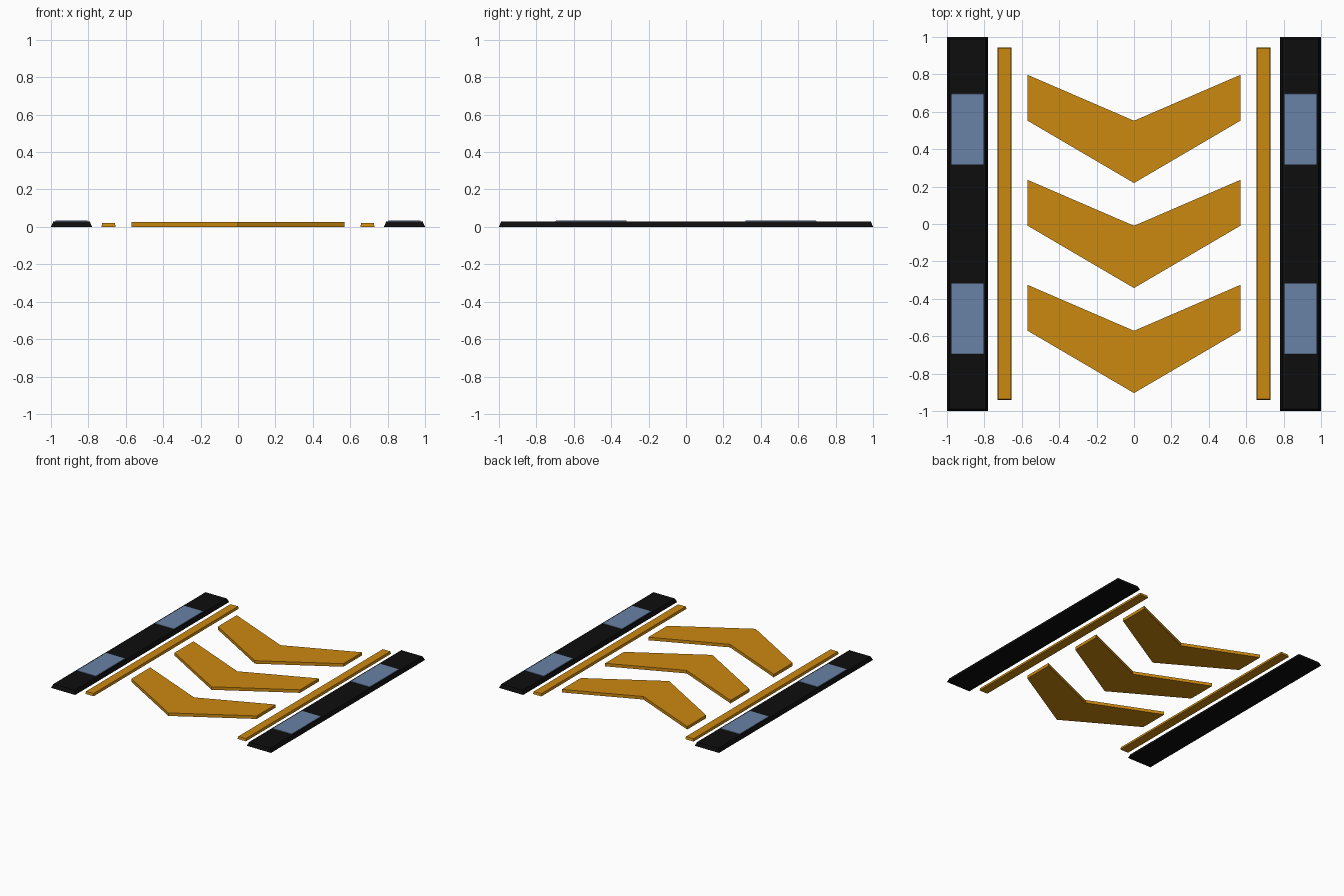
import bpy, bmesh

if "Cube" in bpy.data.objects:
    bpy.data.objects.remove(bpy.data.objects["Cube"])


def material(name, rgb):
    m = bpy.data.materials.new(name)
    m.diffuse_color = (*rgb, 1)
    m.use_nodes = True
    m.node_tree.nodes["Principled BSDF"].inputs["Base Color"].default_value = m.diffuse_color
    return m


AMBER = material("amber", (0.60, 0.25, 0.005))
BLACK = material("black rubber", (0.004, 0.004, 0.004))
BLUE = material("pale blue", (0.14, 0.225, 0.38))


def slab(name, bottom, top, z0, z1, mat):
    """Closed solid between two matching outlines, given anticlockwise."""
    bm = bmesh.new()
    lo = [bm.verts.new((x, y, z0)) for x, y in bottom]
    hi = [bm.verts.new((x, y, z1)) for x, y in top]
    bm.faces.new(lo[::-1])
    bm.faces.new(hi)
    n = len(lo)
    for i in range(n):
        j = (i + 1) % n
        bm.faces.new((lo[i], lo[j], hi[j], hi[i]))
    bmesh.ops.recalc_face_normals(bm, faces=bm.faces)
    mesh = bpy.data.meshes.new(name)
    bm.to_mesh(mesh)
    bm.free()
    mesh.materials.append(mat)
    ob = bpy.data.objects.new(name, mesh)
    bpy.context.collection.objects.link(ob)
    return ob


def rect(cx, cy, hx, hy):
    return [(cx - hx, cy - hy), (cx + hx, cy - hy),
            (cx + hx, cy + hy), (cx - hx, cy + hy)]


for side, s in (("left", -1), ("right", 1)):
    # Outer rail with sloped sides
    x = 0.89 * s
    slab(f"{side}_rail", rect(x, 0, 0.11, 1.0), rect(x, 0, 0.097, 0.988), 0, 0.03, BLACK)
    # Light plates on the rail
    for end, y in (("front", -0.507), ("back", 0.507)):
        slab(f"{side}_{end}_light_plate", rect(x, y, 0.086, 0.19),
             rect(x, y, 0.085, 0.189), 0.029, 0.033, BLUE)
    # Thin inner strip
    x = 0.692 * s
    slab(f"{side}_strip", rect(x, 0.002, 0.038, 0.942),
         rect(x, 0.002, 0.034, 0.938), 0, 0.02, AMBER)

# Three chevrons pointing to the front
for i in range(3):
    y = -0.563 + 0.5615 * i
    outline = [(-0.57, y - 0.007), (0, y - 0.341), (0.57, y - 0.007),
               (0.57, y + 0.238), (0, y - 0.008), (-0.57, y + 0.238)]
    slab(f"chevron_{i + 1}", outline, outline, 0, 0.025, AMBER)
